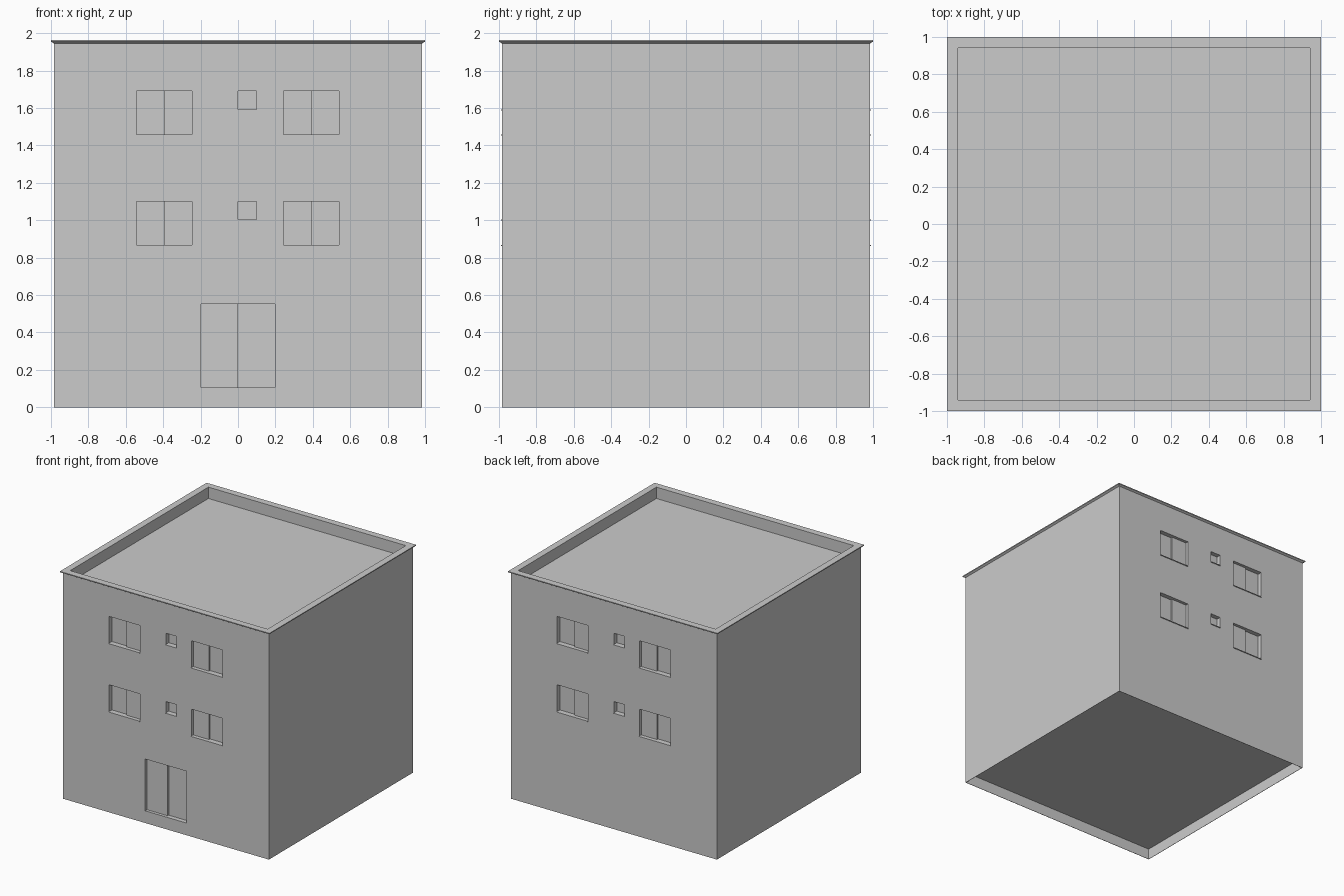
import bpy, bmesh
from mathutils import Matrix, Vector

if "Cube" in bpy.data.objects:
    bpy.data.objects.remove(bpy.data.objects["Cube"])

W = 0.983          # half width of the walls
TOP = 1.945        # top of the walls
REVEAL = 0.04      # depth of the window recesses


def add_box(bm, x0, x1, y0, y1, z0, z1, turn=False):
    m = Matrix.Translation(((x0 + x1) / 2, (y0 + y1) / 2, (z0 + z1) / 2))
    m = m @ Matrix.Diagonal((x1 - x0, y1 - y0, z1 - z0, 1))
    if turn:  # same part on the back facade
        m = Matrix.Diagonal((-1, -1, 1, 1)) @ m
    bmesh.ops.create_cube(bm, size=1, matrix=m)


def finish(bm, name):
    me = bpy.data.meshes.new(name)
    bmesh.ops.recalc_face_normals(bm, faces=bm.faces)
    bm.to_mesh(me)
    bm.free()
    ob = bpy.data.objects.new(name, me)
    bpy.context.collection.objects.link(ob)
    return ob


# Openings: x0, x1, z0, z1, forward pane (-1 left, 1 right, 0 single pane)
windows = []
for z in (1.10, 1.69):
    windows += [(-0.543, -0.245, z - 0.235, z, 1),
                (0.0, 0.1, z - 0.1, z, 0),
                (0.243, 0.541, z - 0.235, z, -1)]
door = (-0.198, 0.197, 0.105, 0.552, -1)
openings = [(w, t) for w in windows for t in (False, True)] + [(door, False)]

cut, panes, sills = bmesh.new(), bmesh.new(), bmesh.new()
for (x0, x1, z0, z1, fwd), turn in openings:
    add_box(cut, x0, x1, -W - 0.1, -W + REVEAL, z0, z1, turn)
    # Sliding pane standing in front of the other half
    if fwd:
        mid = (x0 + x1) / 2
        a, b = (x0, mid) if fwd < 0 else (mid, x1)
        add_box(panes, a, b, -W + REVEAL - 0.014, -W + REVEAL + 0.002, z0, z1, turn)
    # Thin projecting sill under windows
    if z0 > 0.2:
        add_box(sills, x0, x1, -W - 0.007, -W + REVEAL, z0 - 0.002, z0 + 0.003, turn)

# Roof well and open underside
add_box(cut, -0.942, 0.942, -0.942, 0.942, 1.865, 2.2)
add_box(cut, -W + 0.003, W - 0.003, -W + 0.003, W - 0.003, -0.2, 0.095)
cutter = finish(cut, "opening_cutter")
cutter.hide_render = True

# Walls
bm = bmesh.new()
add_box(bm, -W, W, -W, W, 0, TOP)
walls = finish(bm, "building_walls")
mod = walls.modifiers.new("openings", 'BOOLEAN')
mod.operation = 'DIFFERENCE'
mod.solver = 'EXACT'
mod.object = cutter
bpy.context.view_layer.objects.active = walls
walls.select_set(True)
bpy.ops.object.modifier_apply(modifier=mod.name)
bpy.data.objects.remove(cutter)

finish(panes, "sliding_panes")
finish(sills, "window_sills")

# Parapet coping: profile swept round the square
profile = [(0.983, TOP), (1.0, 1.955), (1.0, 1.963), (0.942, 1.963), (0.942, TOP)]
bm = bmesh.new()
rings = [[bm.verts.new(Vector((sx * r, sy * r, z))) for r, z in profile]
         for sx, sy in ((1, 1), (-1, 1), (-1, -1), (1, -1))]
n = len(profile)
for i in range(4):
    p, q = rings[i], rings[(i + 1) % 4]
    for j in range(n):
        k = (j + 1) % n
        bm.faces.new((p[j], q[j], q[k], p[k]))
finish(bm, "parapet_coping")
